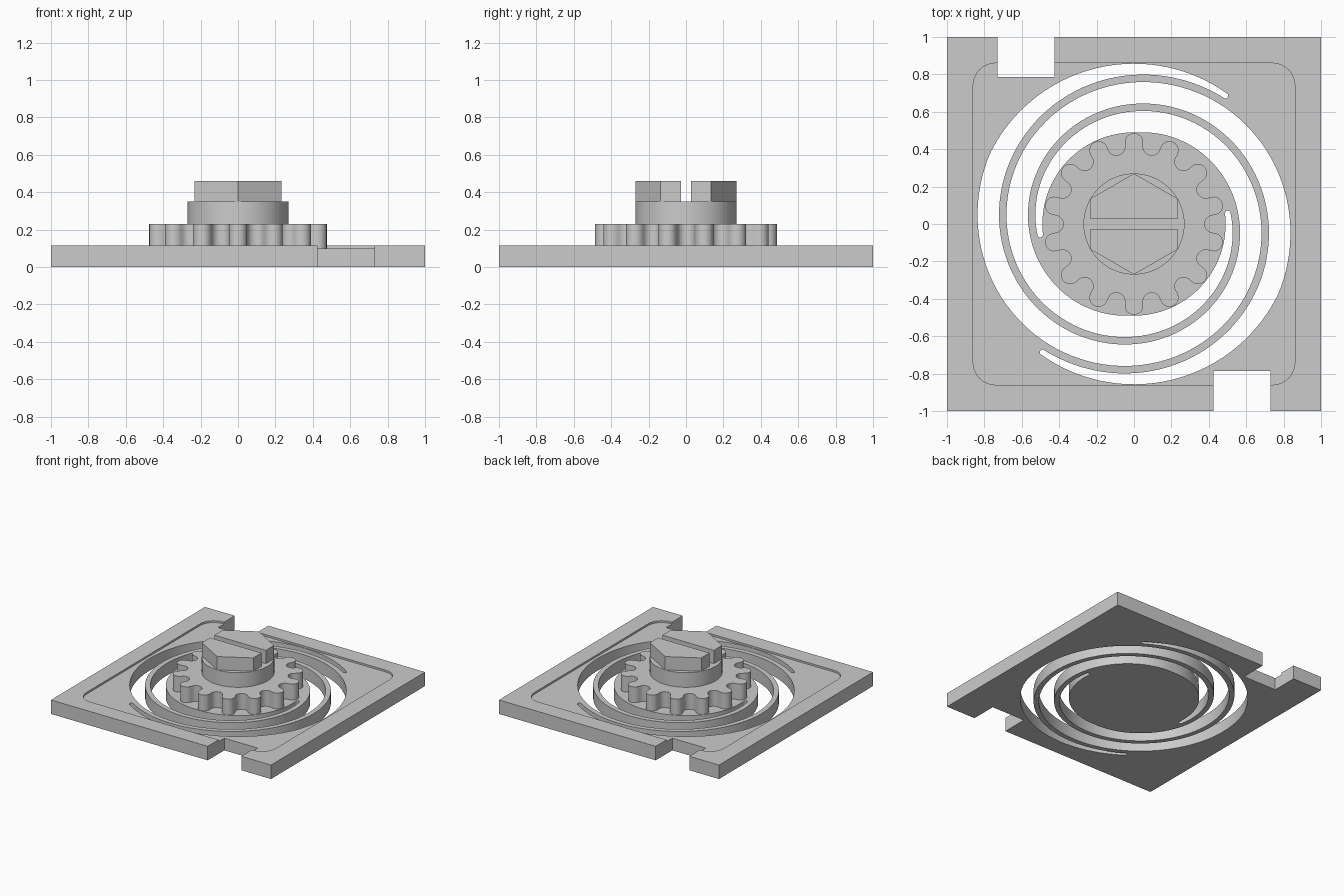
import bpy, bmesh
from math import sin, cos, pi, radians

cube = bpy.data.objects.get("Cube")
if cube:
    bpy.data.objects.remove(cube, do_unlink=True)

grey = bpy.data.materials.new("plain grey")
grey.use_nodes = True
color = (0.6, 0.6, 0.6, 1)
grey.diffuse_color = color
grey.node_tree.nodes["Principled BSDF"].inputs["Base Color"].default_value = color


def polar(r, a, cx=0, cy=0):
    return (cx + r * cos(a), cy + r * sin(a))


def arc(center, r, start, end, n):
    return [polar(r, start + (end - start) * i / n, *center) for i in range(n + 1)]


def prism(name, outline, z0, z1, chamfer=0):
    """Extrude a closed outline from z0 to z1, optionally chamfering the top rim."""
    bm = bmesh.new()
    base = bm.faces.new([bm.verts.new((x, y, z0)) for x, y in outline])
    base.normal_update()
    top = bmesh.ops.extrude_face_region(bm, geom=[base])["geom"]
    for v in top:
        if isinstance(v, bmesh.types.BMVert):
            v.co.z = z1
    bmesh.ops.recalc_face_normals(bm, faces=bm.faces)
    if chamfer:
        rim = [e for e in bm.edges if all(v.co.z == z1 for v in e.verts)]
        bmesh.ops.bevel(bm, geom=rim, offset=chamfer, segments=1, affect='EDGES')
    mesh = bpy.data.meshes.new(name)
    bm.to_mesh(mesh)
    bm.free()
    mesh.materials.append(grey)
    ob = bpy.data.objects.new(name, mesh)
    bpy.context.collection.objects.link(ob)
    return ob


def rect(x0, y0, x1, y1):
    return [(x0, y0), (x1, y0), (x1, y1), (x0, y1)]


def cut(target, cutter):
    mod = target.modifiers.new(cutter.name, 'BOOLEAN')
    mod.operation = 'DIFFERENCE'
    mod.solver = 'EXACT'
    mod.object = cutter
    cutter.hide_render = True
    cutter.hide_set(True)


def bake(ob):
    """Apply the cuts and remove the cutters."""
    cutters = [m.object for m in ob.modifiers]
    graph = bpy.context.evaluated_depsgraph_get()
    ob.data = bpy.data.meshes.new_from_object(ob.evaluated_get(graph))
    ob.modifiers.clear()
    for c in cutters:
        bpy.data.objects.remove(c, do_unlink=True)


def smooth(ob):
    bpy.ops.object.select_all(action='DESELECT')
    ob.select_set(True)
    bpy.context.view_layer.objects.active = ob
    bpy.ops.object.shade_smooth_by_angle(angle=radians(30))


# Square plate with a shallow rounded recess
plate = prism("spring_plate", rect(-1, -1, 1, 1), 0, 0.115)
half, corner = 0.86, 0.12
recess = []
for k in range(4):
    a = k * pi / 2
    sx, sy = (1, -1, -1, 1)[k], (1, 1, -1, -1)[k]
    center = (sx * (half - corner), sy * (half - corner))
    recess += arc(center, corner, a, a + pi / 2, 8)
cut(plate, prism("recess_cutter", recess, 0.1, 0.2))

# Edge notches, one on each of two opposite sides
for s in (1, -1):
    cut(plate, prism("notch_cutter", rect(s * 0.425, s * -1.1, s * 0.73, s * -0.785), -0.1, 0.2))


# Two spiral slots that leave thin spring arms between plate and hub
HUB, RIM, DROP = 0.49, 0.857, 0.31 / (2 * pi)
START, END, STEPS = radians(-125.5), radians(366.5), 150


def slot_outline(turn):
    angles = [START + (END - START) * i / STEPS for i in range(STEPS + 1)]
    outer = [(min(RIM, 0.835 - DROP * a), a) for a in angles]
    inner = [(max(HUB, 0.72 - DROP * a), a) for a in angles]

    def cap(pair, side):
        mid, w = (pair[0][0] + pair[1][0]) / 2, abs(pair[0][0] - pair[1][0]) / 2
        a = pair[0][1] + turn
        return arc(polar(mid, a), w, a, a + side * pi, 8)[1:-1]

    pts = [polar(r, a + turn) for r, a in outer]
    pts += cap((outer[-1], inner[-1]), 1)
    pts += [polar(r, a + turn) for r, a in reversed(inner)]
    pts += reversed(cap((outer[0], inner[0]), -1))
    return pts


for turn in (0, pi):
    cut(plate, prism("spiral_cutter", slot_outline(turn), -0.1, 0.2))
bake(plate)
smooth(plate)

# Gear with round teeth and round valleys
TEETH, gear_outline = 14, []
step = 2 * pi / TEETH
for k in range(TEETH):
    a = pi / 2 + k * step
    v = a + step / 2
    gear_outline += arc(polar(0.437, a), 0.049, a - pi / 2, a + pi / 2, 10)
    gear_outline += arc(polar(0.425, v), 0.047, v + 1.5 * pi, v + pi / 2, 10)
smooth(prism("gear", gear_outline, 0.1, 0.23))

# Round neck
smooth(prism("neck", arc((0, 0), 0.27, 0, 2 * pi, 64)[:-1], 0.23, 0.35))

# Hexagonal head split by a straight driver slot
for name, s in (("head_back", 1), ("head_front", -1)):
    head = prism(name, [polar(0.27, pi / 6 + k * pi / 3) for k in range(6)], 0.35, 0.46, 0.014)
    cut(head, prism("driver_slot_cutter", rect(-0.5, s * 0.028, 0.5, s * -0.5), 0.3, 0.6))
    bake(head)
